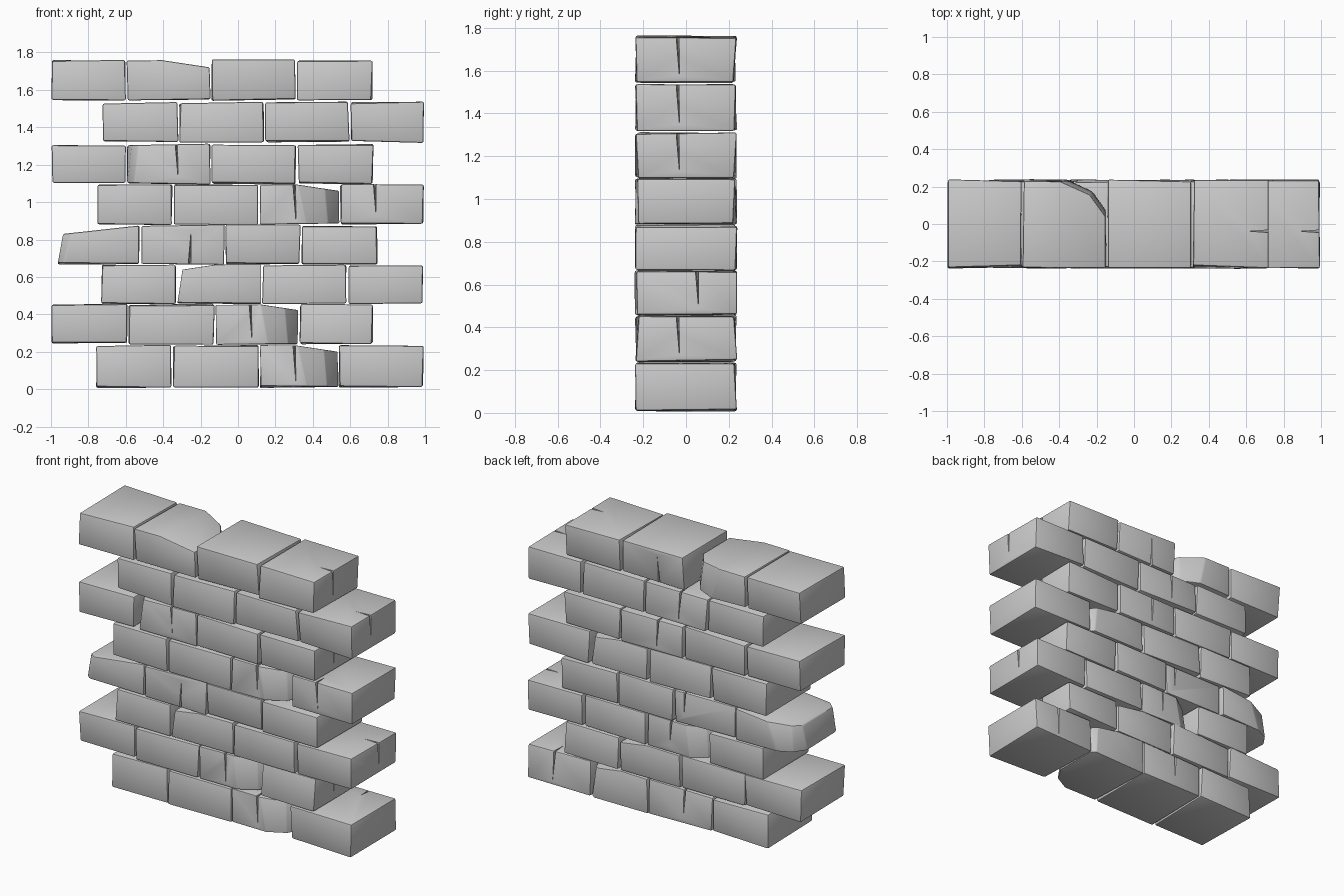
import bpy, bmesh, random
from mathutils import Vector

random.seed(7)
if "Cube" in bpy.data.objects:
    bpy.data.objects.remove(bpy.data.objects["Cube"])

stone = bpy.data.materials.new("grey_stone")
stone.use_nodes = True
stone.diffuse_color = (0.6, 0.6, 0.6, 1)
bsdf = stone.node_tree.nodes["Principled BSDF"]
bsdf.inputs["Base Color"].default_value = (0.6, 0.6, 0.6, 1)
bsdf.inputs["Roughness"].default_value = 0.8

HALF = 0.23    # half of the wall thickness
GAP = 0.006    # half of the joint between neighbours

# Courses from bottom to top: base, top, joints along x
COURSES = [
    (0.012, 0.232, (-0.76, -0.35, 0.115, 0.537, 0.995)),
    (0.243, 0.453, (-1.0, -0.588, -0.122, 0.325, 0.725)),
    (0.459, 0.662, (-0.735, -0.33, 0.125, 0.585, 0.992)),
    (0.67, 0.875, (-0.97, -0.52, -0.07, 0.338, 0.75)),
    (0.883, 1.092, (-0.76, -0.347, 0.115, 0.543, 0.997)),
    (1.1, 1.307, (-1.0, -0.595, -0.145, 0.315, 0.726)),
    (1.322, 1.532, (-0.73, -0.317, 0.143, 0.598, 0.997)),
    (1.547, 1.758, (-1.0, -0.597, -0.145, 0.312, 0.722)),
]

# Broken corners: (course, brick): list of (x side, y side, length, depth)
CHIPS = {
    (0, 2): [(1, -1, 0.21, 0.2), (1, 1, 0.06, 0.08)],
    (1, 2): [(1, -1, 0.2, 0.2)],
    (2, 1): [(-1, 1, 0.18, 0.2), (-1, -1, 0.03, 0.1)],
    (3, 0): [(-1, 1, 0.2, 0.16), (-1, -1, 0.08, 0.12)],
    (4, 2): [(1, -1, 0.21, 0.2), (1, 1, 0.06, 0.08)],
    (5, 1): [(-1, -1, 0.06, 0.18)],
    (7, 1): [(1, 1, 0.25, 0.2)],
}

# Cracks: course, brick, face, place along the face, starts at the top
CRACKS = [
    (0, 2, "front", 0.3, True), (1, 2, "front", 0.065, True),
    (3, 1, "front", -0.26, False), (4, 2, "front", 0.3, True),
    (4, 3, "front", 0.73, True), (5, 1, "front", -0.33, True),
    (0, 3, "back", 0.8, True), (0, 1, "back", -0.15, True),
    (2, 1, "back", -0.05, True), (3, 1, "back", -0.15, True),
    (5, 2, "back", 0.04, True), (6, 1, "back", -0.12, True),
    (7, 2, "back", 0.04, False),
    (1, 3, "end", -0.04, True), (2, 3, "end", 0.05, True),
    (5, 3, "end", -0.04, True), (6, 3, "end", -0.04, True),
    (7, 3, "end", -0.04, True),
]


def cut(bm, point, normal):
    """Slice off everything beyond a plane and close the opening."""
    bmesh.ops.bisect_plane(bm, geom=bm.verts[:] + bm.edges[:] + bm.faces[:],
                           plane_co=point, plane_no=Vector(normal).normalized(),
                           clear_outer=True)
    rim = [e for e in bm.edges if e.is_boundary]
    if rim:
        bmesh.ops.holes_fill(bm, edges=rim, sides=0)


def chip(bm, x, z, sx, sy, length, depth):
    """Break a vertical corner away with two facets and a sloping top."""
    y = sy * HALF
    knee = Vector((x - sx * length * 0.35, y - sy * depth * 0.38, z))
    a = Vector((x - sx * length, y, z))
    b = Vector((x, y - sy * depth, z))
    for p, q in ((a, knee), (knee, b)):
        d = q - p
        n = Vector((abs(d.y) * sx, abs(d.x) * sy, 0)).normalized()
        cut(bm, p, n + Vector((0, 0, 0.12)))
    if length > 0.15:
        cut(bm, a, (0.15 * sx, 0, 1))


def to_object(bm, name):
    bmesh.ops.recalc_face_normals(bm, faces=bm.faces[:])
    mesh = bpy.data.meshes.new(name)
    bm.to_mesh(mesh)
    bm.free()
    ob = bpy.data.objects.new(name, mesh)
    bpy.context.collection.objects.link(ob)
    return ob


def brick(row, i, x0, x1, z0, z1):
    bm = bmesh.new()
    bmesh.ops.create_cube(bm, size=1)
    r = random.uniform
    for v in bm.verts:
        v.co = ((x1 if v.co.x > 0 else x0) + r(-0.005, 0.005),
                (HALF if v.co.y > 0 else -HALF) + r(-0.01, 0.01),
                (z1 if v.co.z > 0 else z0) + r(-0.006, 0.006))
    for sx, sy, length, depth in CHIPS.get((row, i), []):
        chip(bm, x1 if sx > 0 else x0, z1, sx, sy, length, depth)
    if (row, i) == (3, 0):      # end brick worn to a taper
        cut(bm, (x0, 0, z0), (-1, 0, 0.18))
        cut(bm, (x1, 0, z1), (-0.11, 0, 1))
    if (row, i) == (2, 1):      # leaning end
        cut(bm, (x0, 0, z0), (-1, 0, 0.15))
    bmesh.ops.recalc_face_normals(bm, faces=bm.faces[:])
    sharp = [e for e in bm.edges if e.calc_face_angle(0) > 0.4]
    bmesh.ops.bevel(bm, geom=sharp, offset=0.009, segments=2, profile=0.5,
                    affect='EDGES', clamp_overlap=True)
    ob = to_object(bm, f"brick_course_{row + 1}_{i + 1}")
    ob.data.materials.append(stone)
    return ob


def crack_cutter(face, place, x_end, z_start, z_tip):
    """A thin pointed wedge, wide where the crack starts."""
    def at(along, inward, z):
        return {"front": (along, inward - HALF, z),
                "back": (along, HALF - inward, z),
                "end": (x_end - inward, along, z)}[face]
    bm = bmesh.new()
    corners = [at(place - 0.009, -0.02, z_start), at(place + 0.009, -0.02, z_start),
               at(place, 0.11, z_start), at(place + 0.01, -0.01, z_tip)]
    vs = [bm.verts.new(c) for c in corners]
    for k in range(4):
        bm.faces.new(vs[:k] + vs[k + 1:])
    ob = to_object(bm, "crack_cutter")
    ob.hide_render = True
    return ob


# Lay the bricks
bricks = {}
for row, (z0, z1, joints) in enumerate(COURSES):
    for i, (x0, x1) in enumerate(zip(joints, joints[1:])):
        bricks[row, i] = brick(row, i, x0 + GAP, x1 - GAP, z0, z1)

# Cut the cracks
for row, i, face, place, from_top in CRACKS:
    z0, z1, joints = COURSES[row]
    start, tip = (z1 + 0.02, z0 + 0.01) if from_top else (z0 - 0.02, z1 - 0.01)
    cutter = crack_cutter(face, place, joints[i + 1] - GAP, start, tip)
    ob = bricks[row, i]
    mod = ob.modifiers.new("crack", 'BOOLEAN')
    mod.operation = 'DIFFERENCE'
    mod.solver = 'EXACT'
    mod.object = cutter
    bpy.context.view_layer.objects.active = ob
    bpy.ops.object.modifier_apply(modifier=mod.name)
    bpy.data.objects.remove(cutter)

# Soft edges, crisp breaks
bpy.ops.object.select_all(action='DESELECT')
for ob in bricks.values():
    ob.select_set(True)
    bpy.context.view_layer.objects.active = ob
bpy.ops.object.shade_smooth_by_angle(angle=0.6)
